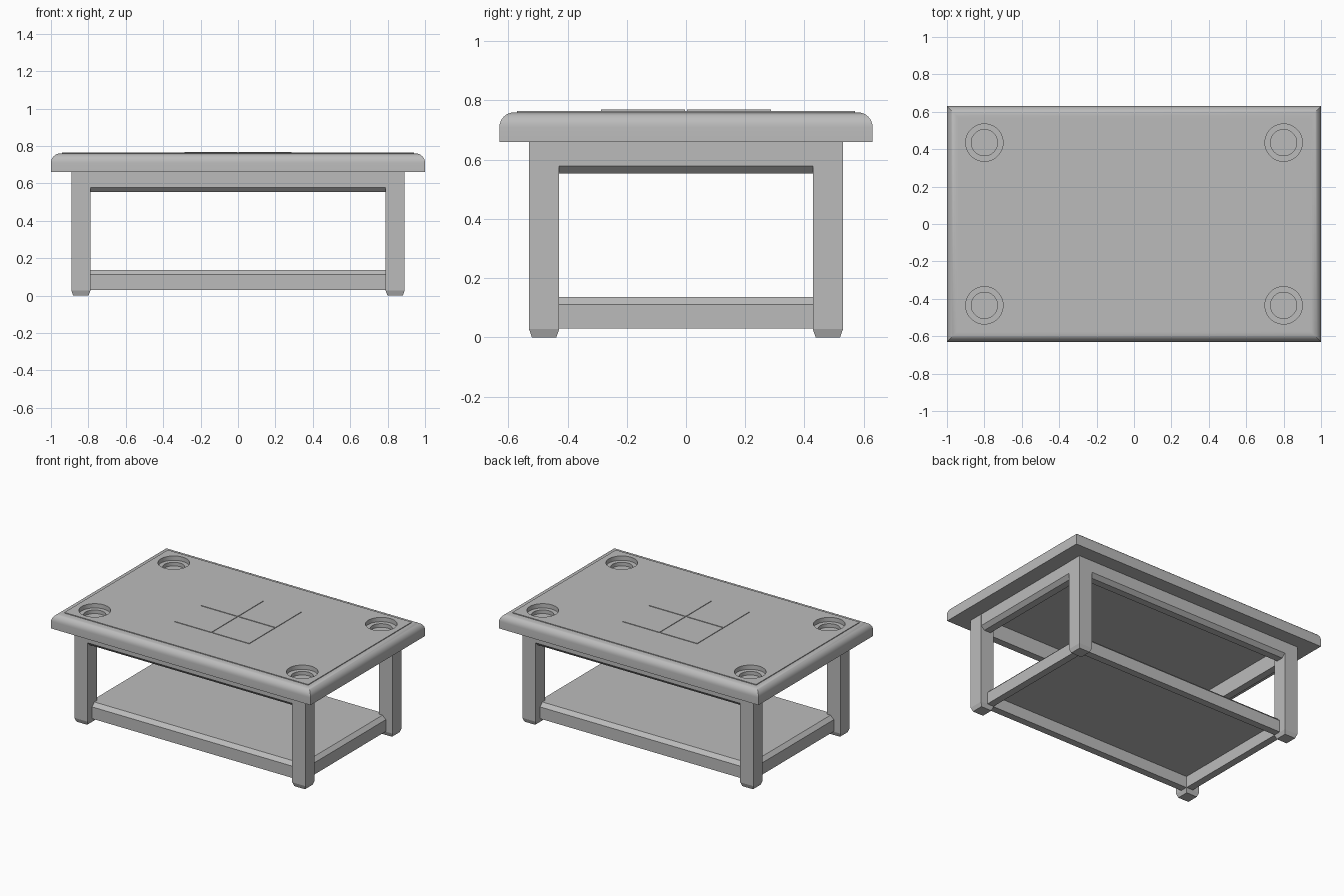
import bpy, bmesh, math

if "Cube" in bpy.data.objects:
    bpy.data.objects.remove(bpy.data.objects["Cube"])

grey = bpy.data.materials.new("grey paint")
grey.use_nodes = True
grey.diffuse_color = (0.5, 0.5, 0.5, 1)
grey.node_tree.nodes["Principled BSDF"].inputs["Base Color"].default_value = (0.5, 0.5, 0.5, 1)


def finish(name, bm):
    bmesh.ops.recalc_face_normals(bm, faces=bm.faces)
    mesh = bpy.data.meshes.new(name)
    bm.to_mesh(mesh)
    bm.free()
    mesh.materials.append(grey)
    obj = bpy.data.objects.new(name, mesh)
    bpy.context.collection.objects.link(obj)
    return obj


def sweep(name, profile, hx, hy, closed):
    """Carry an (inset, z) profile round a rectangle with mitred corners."""
    bm = bmesh.new()
    rings = [[bm.verts.new((sx * (hx - d), sy * (hy - d), z))
              for sx, sy in ((-1, -1), (1, -1), (1, 1), (-1, 1))] for d, z in profile]
    pairs = list(zip(rings, rings[1:]))
    if closed:
        pairs.append((rings[-1], rings[0]))
    else:
        bm.faces.new(rings[0][::-1])
        bm.faces.new(rings[-1])
    for a, b in pairs:
        for i in range(4):
            j = (i + 1) % 4
            bm.faces.new((a[i], a[j], b[j], b[i]))
    return finish(name, bm)


def box(name, x0, x1, y0, y1, z0, z1):
    bm = bmesh.new()
    bmesh.ops.create_cube(bm, size=1)
    for v in bm.verts:
        v.co = (x1 if v.co.x > 0 else x0, y1 if v.co.y > 0 else y0, z1 if v.co.z > 0 else z0)
    return finish(name, bm)


# Tabletop with a rounded upper edge and a slightly raised field
R, TOP = 0.05, 0.765
steps = [i * math.pi / 16 for i in range(9)]
edge = [(0, 0.66)] + [(R * (1 - math.cos(a)), 0.71 + R * math.sin(a)) for a in steps]
top = sweep("tabletop", edge + [(0.06, 0.76), (0.06, TOP)], 1, 0.63, False)

# Stepped cup recesses cut into each corner
cutters = []
for radius, floor in ((0.1, 0.735), (0.07, 0.71)):
    for sx in (-1, 1):
        for sy in (-1, 1):
            bm = bmesh.new()
            bmesh.ops.create_cone(bm, cap_ends=True, segments=48, radius1=radius,
                                  radius2=radius, depth=0.2)
            bmesh.ops.translate(bm, verts=bm.verts, vec=(sx * 0.8, sy * 0.435, floor + 0.1))
            cutter = finish("recess_cutter", bm)
            mod = top.modifiers.new("recess", 'BOOLEAN')
            mod.operation, mod.solver, mod.object = 'DIFFERENCE', 'EXACT', cutter
            cutters.append(cutter)
bpy.context.view_layer.objects.active = top
top.select_set(True)
for mod in list(top.modifiers):
    bpy.ops.object.modifier_apply(modifier=mod.name)
for cutter in cutters:
    bpy.data.objects.remove(cutter)
bpy.ops.object.shade_smooth_by_angle(angle=math.radians(30))

# Four thin centre tiles, legs with tapered feet
for sx, side in ((-1, "right"), (1, "left")):
    for sy, end in ((-1, "front"), (1, "back")):
        xs = sorted((sx * 0.004, sx * 0.287))
        ys = sorted((sy * 0.004, sy * 0.287))
        box(f"centre_tile_{end}_{side}", *xs, *ys, TOP - 0.005, TOP + 0.004)
        leg = sweep(f"leg_{end}_{side}", [(0.01, 0), (0, 0.028), (0, 0.66)], 0.051, 0.051, False)
        leg.location = (sx * 0.84, sy * 0.479, 0)

# Apron flush with the legs, bevelled along its lower edge
sweep("apron", [(0, 0.66), (0, 0.578), (0.025, 0.553), (0.075, 0.553), (0.075, 0.66)],
      0.89, 0.53, True)

# Lower shelf: set-back rails with a bevelled top and a board between them
sweep("shelf_rails", [(0, 0.03), (0, 0.112), (0.025, 0.137), (0.05, 0.137), (0.05, 0.03)],
      0.84, 0.48, True)
box("shelf_board", -0.8, 0.8, -0.44, 0.44, 0.11, 0.137)
